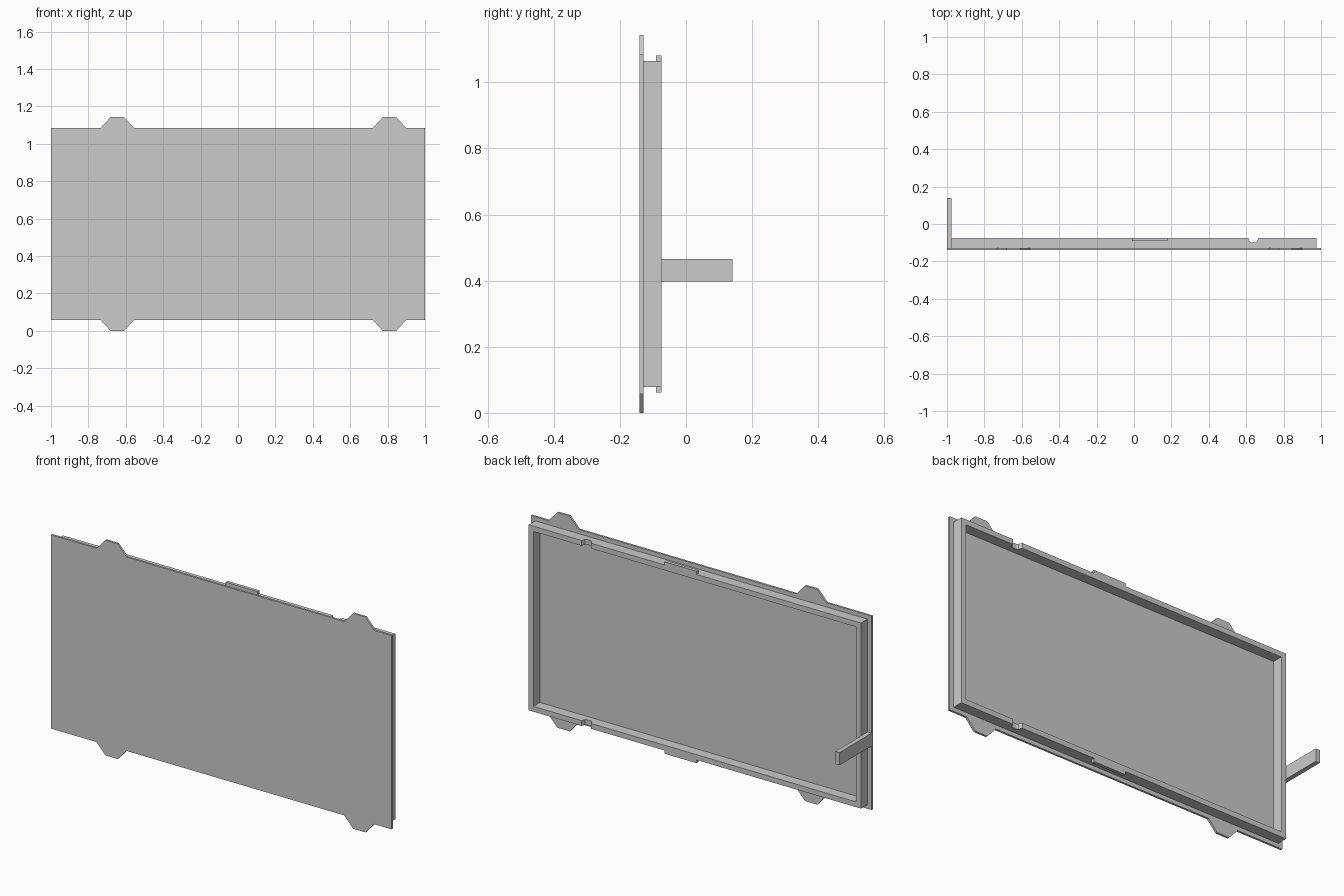
import bpy
import bmesh
from mathutils import Vector

cube = bpy.data.objects.get("Cube")
if cube:
    bpy.data.objects.remove(cube, do_unlink=True)

grey = bpy.data.materials.new("light grey")
grey.use_nodes = True
grey.diffuse_color = (0.6, 0.6, 0.6, 1)
grey.node_tree.nodes["Principled BSDF"].inputs["Base Color"].default_value = (0.6, 0.6, 0.6, 1)


def prism(name, points, axis, low, high):
    """Extrude a 2D outline along axis 'y' (x, z points) or 'z' (x, y points)."""
    def place(p, d):
        return (p[0], d, p[1]) if axis == "y" else (p[0], p[1], d)
    bm = bmesh.new()
    face = bm.faces.new([bm.verts.new(place(p, low)) for p in points])
    geom = bmesh.ops.extrude_face_region(bm, geom=[face])["geom"]
    shift = Vector(place((0, 0), high - low))
    bmesh.ops.translate(bm, vec=shift, verts=[g for g in geom if isinstance(g, bmesh.types.BMVert)])
    bmesh.ops.recalc_face_normals(bm, faces=bm.faces)
    mesh = bpy.data.meshes.new(name)
    bm.to_mesh(mesh)
    bm.free()
    mesh.materials.append(grey)
    obj = bpy.data.objects.new(name, mesh)
    bpy.context.collection.objects.link(obj)
    return obj


def rect(x0, x1, y0, y1):
    return [(x0, y0), (x1, y0), (x1, y1), (x0, y1)]


def cut(target, cutter):
    cutter.hide_render = True
    cutter.hide_set(True)
    mod = target.modifiers.new("cut", "BOOLEAN")
    mod.object = cutter
    mod.operation = "DIFFERENCE"
    mod.solver = "EXACT"


HEIGHT = 1.143
FRONT, PLATE_BACK, RIM = -0.14, -0.129, -0.074
EDGE = 0.057

# Front plate with a pair of tapered tabs on the lower and upper edges
lower = [(-1, EDGE)]
for x in (-0.645, 0.81):
    lower += [(x - 0.088, EDGE), (x - 0.036, 0), (x + 0.036, 0), (x + 0.088, EDGE)]
lower.append((1, EDGE))
upper = [(x, HEIGHT - z) for x, z in reversed(lower)]
prism("front_plate", lower + upper, "y", FRONT, PLATE_BACK)

# Raised frame around the back, open in the middle
Z0, WALL = 0.079, 0.028
frame = prism("back_frame", rect(-0.976, 0.976, Z0, HEIGHT - Z0), "y", PLATE_BACK, RIM)
opening = prism("frame_opening", rect(-0.976 + WALL, 0.976 - WALL, Z0 + WALL, HEIGHT - Z0 - WALL),
                "y", PLATE_BACK - 0.05, RIM + 0.05)
cut(frame, opening)

# Notch through the lower and upper walls
notch = [(0.607, RIM + 0.02), (0.61, RIM), (0.618, -0.093), (0.626, -0.098),
         (0.65, -0.098), (0.658, -0.093), (0.666, RIM), (0.669, RIM + 0.02)]
cut(frame, prism("notch_cutter", notch, "z", 0, HEIGHT))

# Catch ledges standing out from the lower and upper walls
ledge = rect(-0.01, 0.178, -0.091, RIM)
prism("lower_catch", ledge, "z", 0.062, Z0)
prism("upper_catch", ledge, "z", HEIGHT - Z0, HEIGHT - 0.062)

# Lever reaching back from the right edge
prism("side_lever", rect(-1, -0.976, PLATE_BACK, 0.14), "z", 0.397, 0.465)
